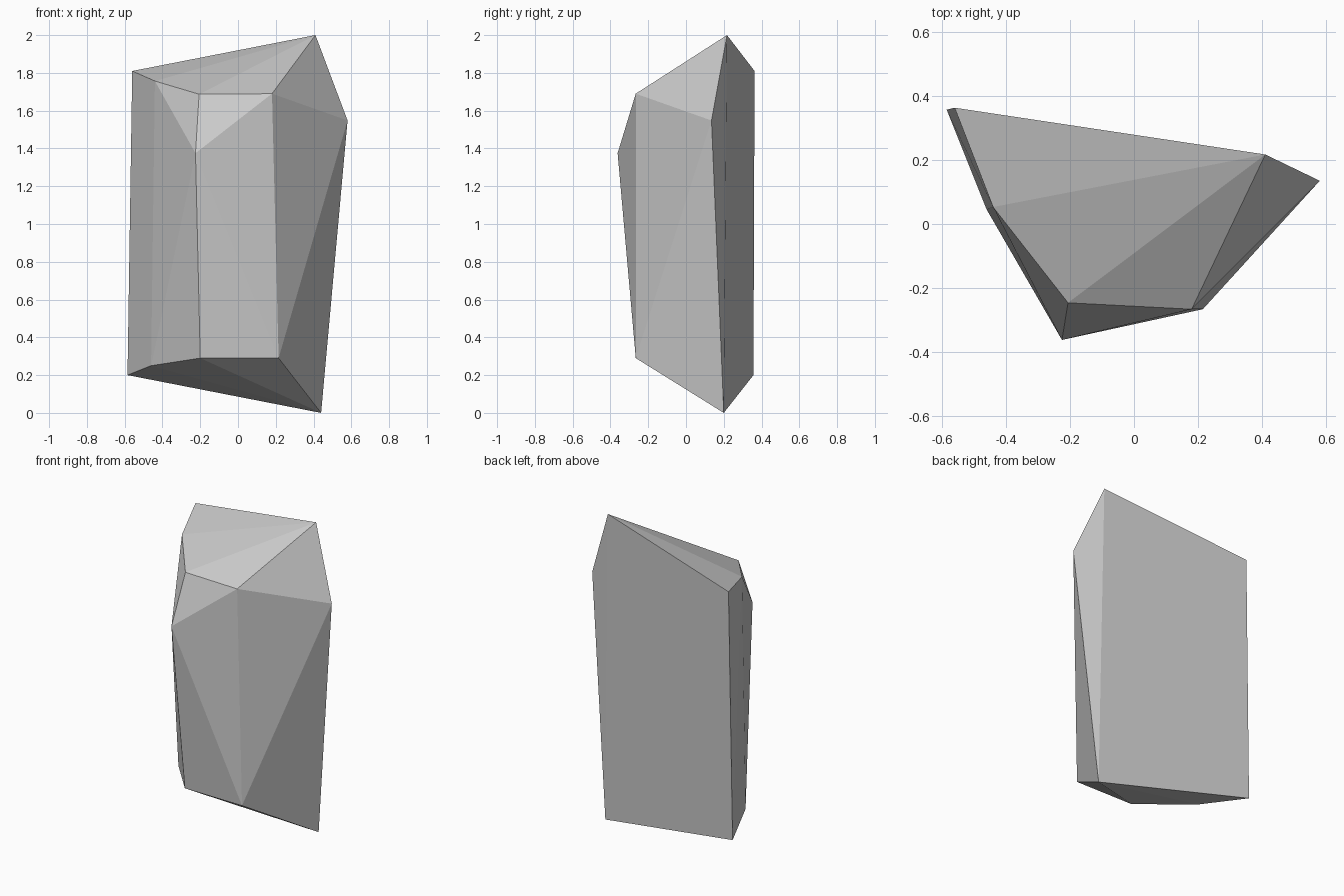
import bpy, bmesh

if "Cube" in bpy.data.objects:
    bpy.data.objects.remove(bpy.data.objects["Cube"])

# Lower ring of the crystal rock: slanted underside
base = [(-0.585, 0.357, 0.20), (-0.46, 0.045, 0.25), (-0.20, -0.26, 0.29),
        (0.215, -0.266, 0.29), (0.44, 0.20, 0.0)]
# Widest points where the facets bulge out
shoulder = [(-0.225, -0.362, 1.375), (0.58, 0.135, 1.548)]
# Slanted crown
crown = [(-0.56, 0.363, 1.81), (-0.44, 0.053, 1.757), (-0.206, -0.246, 1.687),
         (0.18, -0.266, 1.69), (0.41, 0.217, 2.0)]

# Wrap the corner points in flat convex facets
bm = bmesh.new()
for p in base + shoulder + crown:
    bm.verts.new(p)
bmesh.ops.convex_hull(bm, input=list(bm.verts))
bmesh.ops.recalc_face_normals(bm, faces=list(bm.faces))

mesh = bpy.data.meshes.new("rock")
bm.to_mesh(mesh)
bm.free()
rock = bpy.data.objects.new("rock", mesh)
bpy.context.collection.objects.link(rock)
